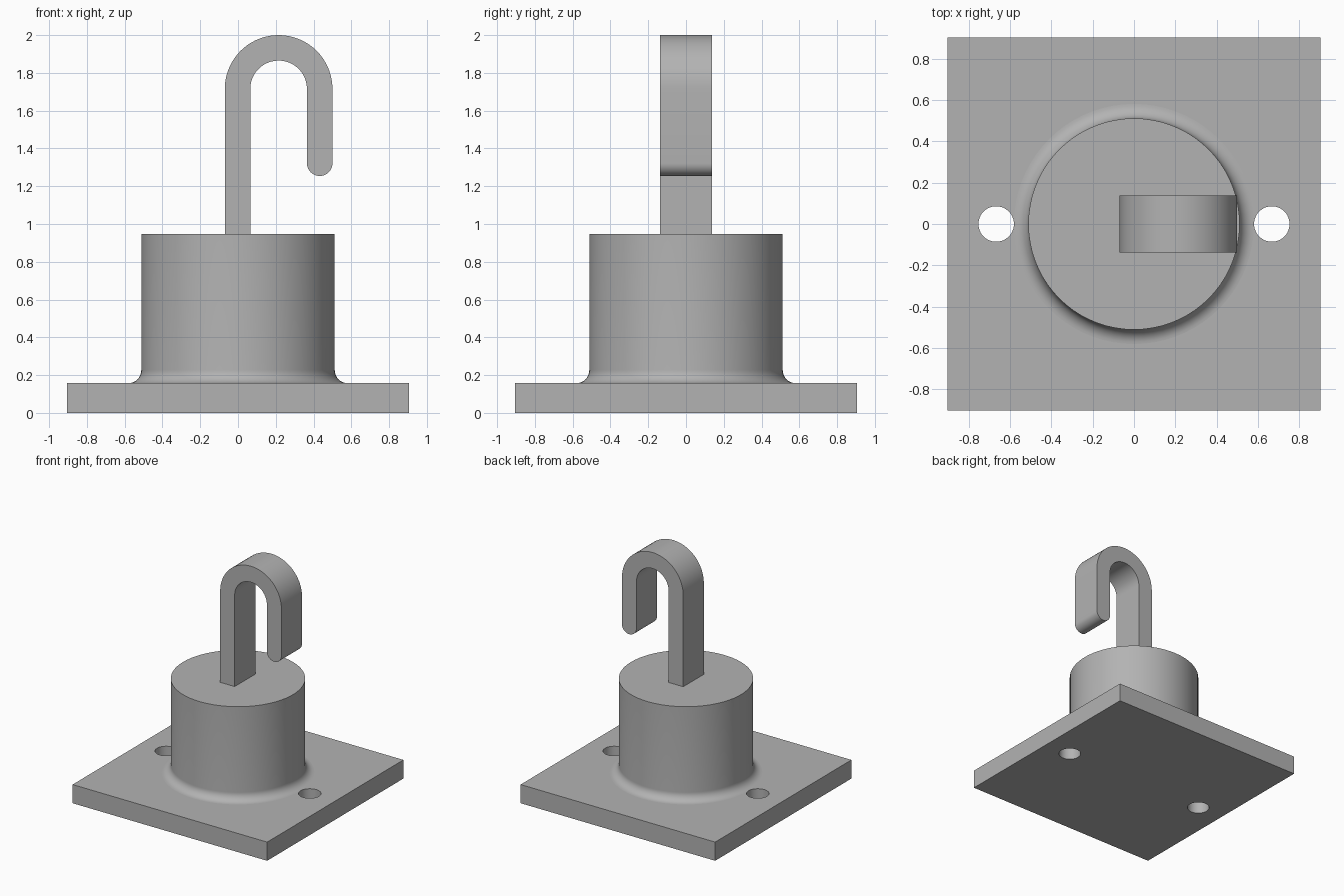
import bpy, bmesh, math
from mathutils import Vector

cube = bpy.data.objects.get("Cube")
if cube:
    bpy.data.objects.remove(cube, do_unlink=True)

grey = bpy.data.materials.new("plain grey")
grey.use_nodes = True
GREY = (0.45, 0.45, 0.45, 1)
grey.diffuse_color = GREY
grey.node_tree.nodes["Principled BSDF"].inputs["Base Color"].default_value = GREY


def finish(obj, smooth=True):
    """Give a part its material and shading."""
    obj.data.materials.clear()
    obj.data.materials.append(grey)
    if smooth:
        bpy.ops.object.select_all(action="DESELECT")
        obj.select_set(True)
        bpy.context.view_layer.objects.active = obj
        bpy.ops.object.shade_smooth_by_angle(angle=math.radians(35))


def mesh_object(name, bm):
    bmesh.ops.recalc_face_normals(bm, faces=bm.faces)
    mesh = bpy.data.meshes.new(name)
    bm.to_mesh(mesh)
    bm.free()
    obj = bpy.data.objects.new(name, mesh)
    bpy.context.collection.objects.link(obj)
    return obj


def arc(cx, cz, radius, start, end, steps):
    """Points on an arc, angles in degrees."""
    angles = [math.radians(start + (end - start) * i / steps) for i in range(steps + 1)]
    return [(cx + radius * math.cos(a), cz + radius * math.sin(a)) for a in angles]


# Square base plate with two screw holes
PLATE, PLATE_TOP = 0.905, 0.157
bpy.ops.mesh.primitive_cube_add(size=1, location=(0, 0, PLATE_TOP / 2))
plate = bpy.context.object
plate.name = "base_plate"
plate.scale = (2 * PLATE, 2 * PLATE, PLATE_TOP)
bpy.ops.object.transform_apply(location=True, rotation=False, scale=True)
for side in (-1, 1):
    bpy.ops.mesh.primitive_cylinder_add(vertices=48, radius=0.086, depth=1,
                                        location=(side * 0.668, 0, 0))
    cutter = bpy.context.object
    cutter.name = "hole_cutter"
    cutter.hide_render = True
    cut = plate.modifiers.new("screw_hole", "BOOLEAN")
    cut.operation, cut.solver, cut.object = "DIFFERENCE", "EXACT", cutter
    bpy.context.view_layer.objects.active = plate
    bpy.ops.object.modifier_apply(modifier=cut.name)
    bpy.data.objects.remove(cutter, do_unlink=True)
finish(plate)

# Round post with a concave fillet at its foot, turned from a profile
POST, POST_TOP, FILLET = 0.512, 0.947, 0.07
profile = arc(POST + FILLET, PLATE_TOP + FILLET, FILLET, 270, 180, 10)
profile += [(POST, POST_TOP), (0, POST_TOP)]
bm = bmesh.new()
verts = [bm.verts.new((x, 0, z)) for x, z in profile]
edges = [bm.edges.new(pair) for pair in zip(verts, verts[1:])]
bmesh.ops.spin(bm, geom=verts + edges, cent=(0, 0, 0), axis=(0, 0, 1),
               angle=2 * math.pi, steps=72)
bmesh.ops.remove_doubles(bm, verts=bm.verts, dist=0.0001)
finish(mesh_object("post", bm))

# Flat-bar hook: outline in the xz plane, extruded along y
HALF_BAR, BEND, HALF_WIDTH = 0.0675, 0.2175, 0.137
cx, cz, tip_z = 0.215, 1.715, 1.322
outline = [(cx - BEND + HALF_BAR, POST_TOP - 0.02), (cx - BEND - HALF_BAR, POST_TOP - 0.02)]
outline += arc(cx, cz, BEND + HALF_BAR, 180, 0, 36)
outline += arc(cx + BEND, tip_z, HALF_BAR, 0, -180, 20)
outline += arc(cx, cz, BEND - HALF_BAR, 0, 180, 36)
bm = bmesh.new()
face = bm.faces.new([bm.verts.new((x, -HALF_WIDTH, z)) for x, z in outline])
ext = bmesh.ops.extrude_face_region(bm, geom=[face])
moved = [g for g in ext["geom"] if isinstance(g, bmesh.types.BMVert)]
bmesh.ops.translate(bm, verts=moved, vec=Vector((0, 2 * HALF_WIDTH, 0)))
finish(mesh_object("hook", bm))
